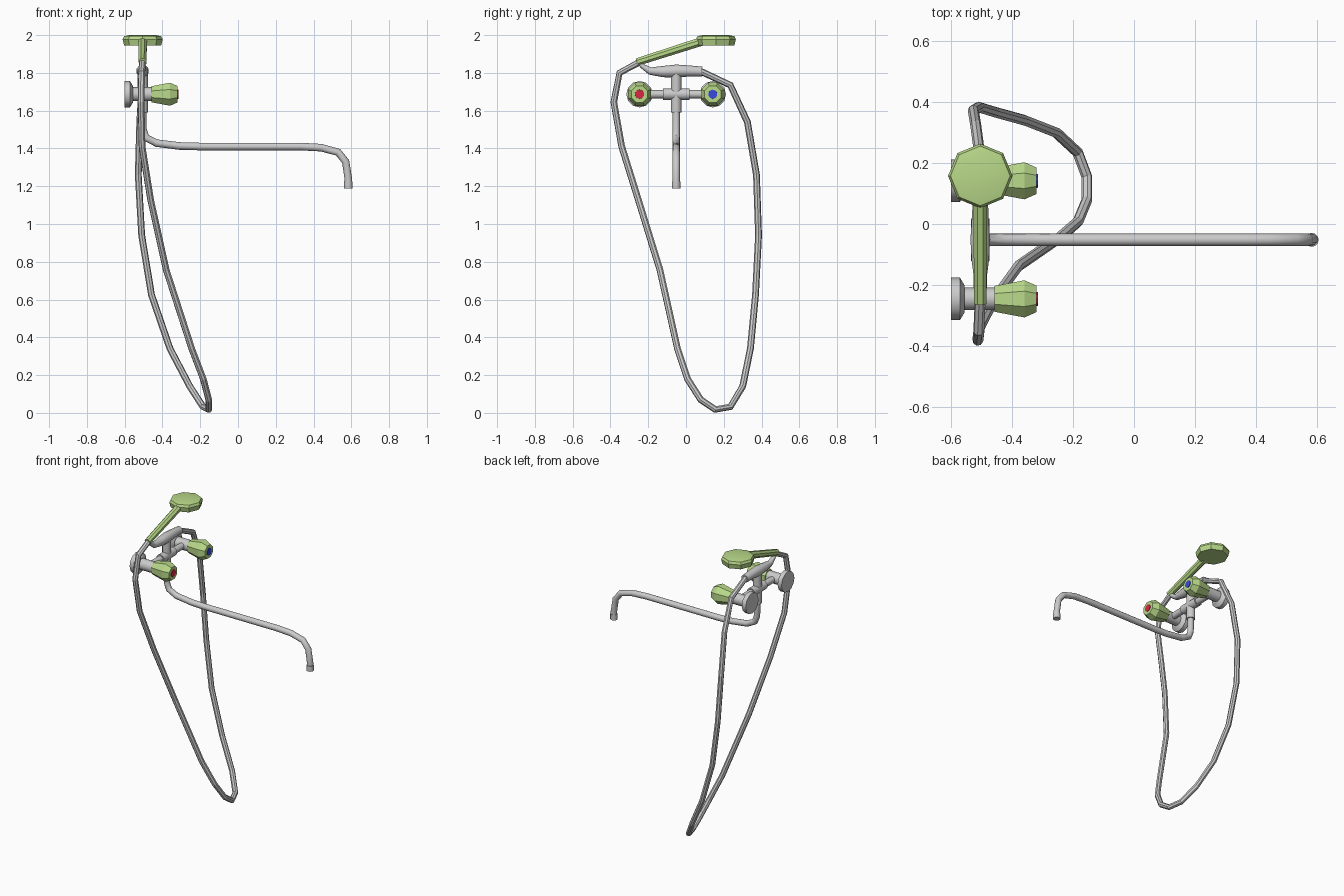
import bpy, bmesh, math
from mathutils import Vector

if "Cube" in bpy.data.objects:
    bpy.data.objects.remove(bpy.data.objects["Cube"])


def material(name, color):
    m = bpy.data.materials.new(name)
    m.diffuse_color = (*color, 1)
    m.use_nodes = True
    m.node_tree.nodes["Principled BSDF"].inputs["Base Color"].default_value = m.diffuse_color
    return m


GREEN = material("green", (0.48, 0.69, 0.25))
RED = material("red", (0.7, 0.02, 0.06))
BLUE = material("blue", (0.04, 0.07, 0.75))


def tube(name, pts, radii, sides=8, turn=0.0, mat=None, smooth=None):
    """Capped tube through points, with one radius or one per point."""
    pts = [Vector(p) for p in pts]
    if not isinstance(radii, (list, tuple)):
        radii = [radii] * len(pts)
    bm = bmesh.new()
    rings, last, u = [], None, None
    for i, p in enumerate(pts):
        a, b = pts[max(i - 1, 0)], pts[min(i + 1, len(pts) - 1)]
        d1, d2 = (p - a).normalized(), (b - p).normalized()
        t = (d1 + d2).normalized()
        if last is None:
            ref = Vector((1, 0, 0)) if abs(t.z) > 0.9 else Vector((0, 0, 1))
            u = (ref - t * ref.dot(t)).normalized()
        else:
            u = last.rotation_difference(t) @ u
        last = t
        v = t.cross(u)
        ring = []
        for k in range(sides):
            w = 2 * math.pi * k / sides + turn
            ring.append(bm.verts.new(p + radii[i] * (u * math.cos(w) + v * math.sin(w))))
        rings.append(ring)
    for r, s in zip(rings, rings[1:]):
        for k in range(sides):
            j = (k + 1) % sides
            bm.faces.new((r[k], r[j], s[j], s[k]))
    bm.faces.new(rings[0][::-1])
    bm.faces.new(rings[-1])
    bmesh.ops.recalc_face_normals(bm, faces=bm.faces)
    me = bpy.data.meshes.new(name)
    bm.to_mesh(me)
    bm.free()
    ob = bpy.data.objects.new(name, me)
    bpy.context.collection.objects.link(ob)
    if mat:
        me.materials.append(mat)
    if smooth:
        bpy.ops.object.select_all(action='DESELECT')
        ob.select_set(True)
        bpy.context.view_layer.objects.active = ob
        bpy.ops.object.shade_smooth_by_angle(angle=math.radians(smooth))
    return ob


X, Y, Z = -0.505, -0.052, 1.687   # centre of the mixer body
HALF = math.pi / 8

# Mixer body: upright pipe, cross pipe and its thicker middle
tube("upright_pipe", [(X, Y, 1.59), (X, Y, 1.81)], 0.028, 12, smooth=40)
tube("cross_pipe", [(X, Y - 0.194, Z), (X, Y + 0.194, Z)], 0.022, 12, smooth=40)
tube("cross_sleeve", [(X, Y - 0.07, Z), (X, Y + 0.07, Z)], 0.03, 12, smooth=40)

# Two valves: wall flange, neck, faceted knob, coloured cap
for label, side, mat in (("hot", -1, RED), ("cold", 1, BLUE)):
    def lathe(part, prof, sides, mat=None, turn=0.0, smooth=None):
        tube(label + "_" + part, [(x, Y + side * 0.194, Z) for x, r in prof],
             [r for x, r in prof], sides, turn, mat, smooth)
    lathe("flange", [(-0.602, 0.07), (-0.572, 0.07), (-0.557, 0.045)], 12, smooth=31)
    lathe("neck", [(-0.57, 0.037), (-0.445, 0.037)], 12, smooth=40)
    lathe("knob", [(-0.458, 0.046), (-0.36, 0.066), (-0.32, 0.047)], 8, GREEN, HALF)
    lathe("cap", [(-0.33, 0.025), (-0.316, 0.024)], 10, mat)

# Swivel spout
tube("spout", [(X, Y, 1.6), (-0.503, Y, 1.5), (-0.487, Y, 1.457), (-0.43, Y, 1.428),
               (-0.31, Y, 1.413), (-0.2, Y, 1.41), (0.33, Y, 1.41), (0.44, Y, 1.404),
               (0.53, Y, 1.38), (0.57, Y, 1.33), (0.584, Y, 1.24), (0.584, Y, 1.19)],
     0.02, 12, smooth=40)
tube("spout_tip", [(0.584, Y, 1.225), (0.584, Y, 1.188)], 0.023, 12, smooth=40)

# Cradle with hose outlet at one end and a tapered hook at the other
tube("cradle", [(X, 0.085, 1.807), (X, 0.02, 1.81), (X, -0.05, 1.81), (X, -0.12, 1.807),
                (X, -0.19, 1.81), (X, -0.225, 1.832), (X, -0.25, 1.855)],
     [0.026, 0.029, 0.034, 0.03, 0.02, 0.014, 0.012], 10, smooth=40)

# Hand shower: handle and round head
tube("shower_handle", [(X, -0.26, 1.857), (X, 0.1, 1.972)], [0.022, 0.025], 8, HALF, GREEN)
tube("shower_head", [(X, 0.158, z) for z in (1.945, 1.978, 1.994, 2.0)],
     [0.098, 0.106, 0.098, 0.07], 8, 0, GREEN, 30)

# Hanging hose, from the cradle outlet down to the floor and up to the handle
tube("hose", [
    (X, 0.07, 1.812), (-0.508, 0.235, 1.735), (-0.52, 0.325, 1.54), (-0.528, 0.373, 1.26),
    (-0.51, 0.384, 0.94), (-0.458, 0.368, 0.625), (-0.36, 0.341, 0.34), (-0.255, 0.3, 0.14),
    (-0.185, 0.235, 0.032), (-0.155, 0.155, 0.018), (-0.155, 0.078, 0.07),
    (-0.184, 0.008, 0.18), (-0.245, -0.045, 0.34), (-0.38, -0.138, 0.757),
    (-0.463, -0.253, 1.13), (-0.508, -0.341, 1.413), (-0.513, -0.382, 1.645),
    (-0.51, -0.352, 1.80), (X, -0.24, 1.86)], 0.018, 8)
